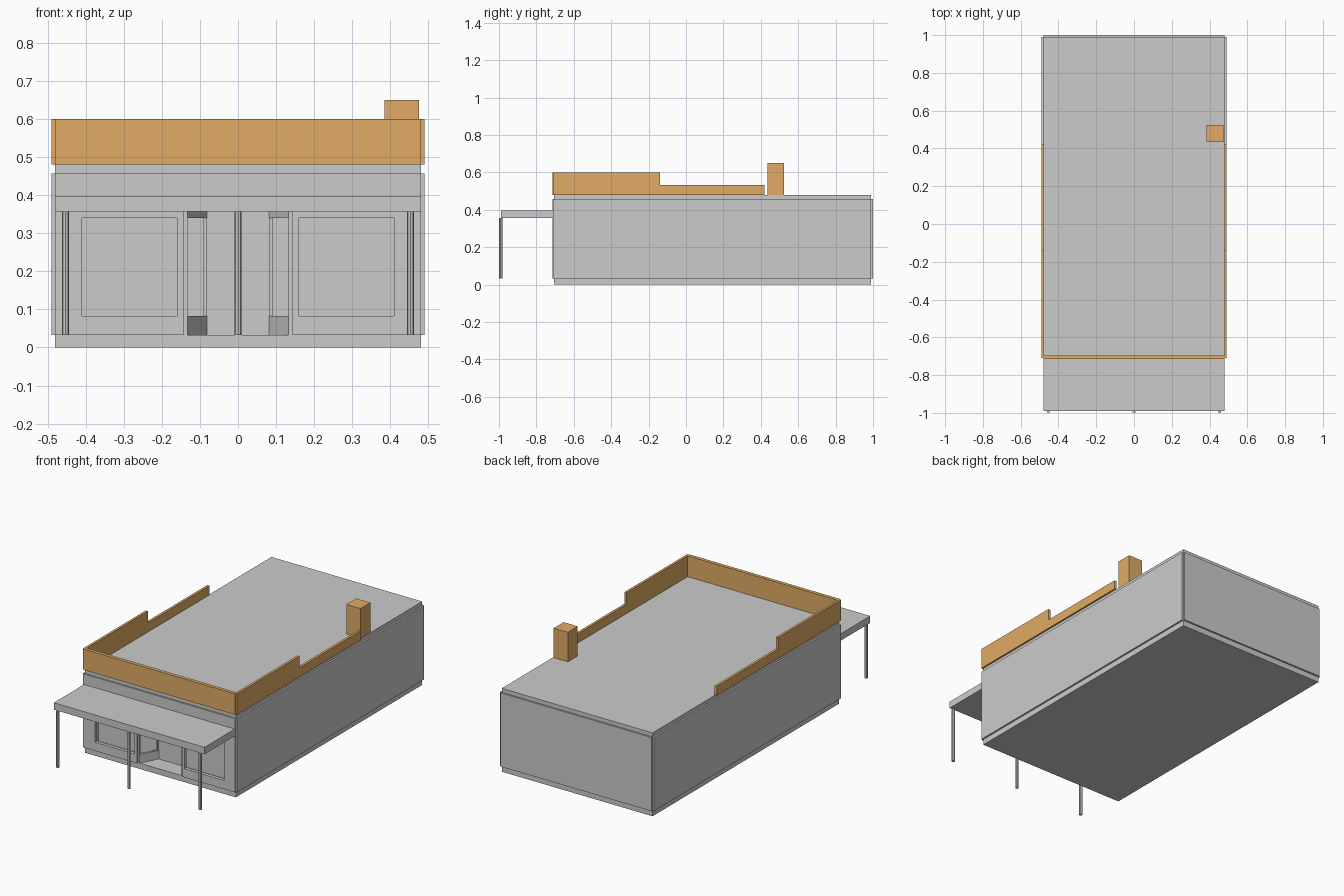
import bpy, bmesh, math
from mathutils import Vector

if "Cube" in bpy.data.objects:
    bpy.data.objects.remove(bpy.data.objects["Cube"])


def box(name, x0, x1, y0, y1, z0, z1, mat=None):
    bm = bmesh.new()
    bmesh.ops.create_cube(bm, size=1)
    for v in bm.verts:
        v.co = Vector(((x0 + x1) / 2 + v.co.x * (x1 - x0),
                       (y0 + y1) / 2 + v.co.y * (y1 - y0),
                       (z0 + z1) / 2 + v.co.z * (z1 - z0)))
    return finish(name, bm, mat)


def prism(name, pts, z0, z1):
    bm = bmesh.new()
    face = bm.faces.new([bm.verts.new((x, y, z0)) for x, y in pts])
    ext = bmesh.ops.extrude_face_region(bm, geom=[face])
    for v in ext["geom"]:
        if isinstance(v, bmesh.types.BMVert):
            v.co.z = z1
    bmesh.ops.recalc_face_normals(bm, faces=bm.faces)
    return finish(name, bm)


def finish(name, bm, mat=None):
    me = bpy.data.meshes.new(name)
    bm.to_mesh(me)
    bm.free()
    ob = bpy.data.objects.new(name, me)
    bpy.context.collection.objects.link(ob)
    if mat:
        me.materials.append(mat)
    return ob


def cut(target, cutter):
    m = target.modifiers.new("cut", "BOOLEAN")
    m.operation, m.object, m.solver = "DIFFERENCE", cutter, "EXACT"
    cutter.hide_render = True
    cutter.hide_set(True)


brown = bpy.data.materials.new("brown_trim")
brown.diffuse_color = (0.75, 0.41, 0.13, 1)
brown.use_nodes = True
brown.node_tree.nodes["Principled BSDF"].inputs["Base Color"].default_value = brown.diffuse_color

FRONT, BACK, W = -0.705, 0.99, 0.48
Z0, ZW, ZR = 0.033, 0.457, 0.48     # floor, panel top, roof
SILL, HEAD, LINTEL = 0.083, 0.34, 0.357
INNER = -0.605                      # back of display bays

# Main body, wall cladding on every side with open corners
body = box("building_body", -W, W, FRONT, BACK, 0, ZR)
facade = box("front_cladding", -W, W, FRONT - 0.01, FRONT, Z0, ZW)
box("back_cladding", -W, W, BACK, BACK + 0.01, Z0, ZW)
for s, side in ((-1, "left"), (1, "right")):
    a, b = sorted((s * W, s * (W + 0.01)))
    box(side + "_cladding", a, b, FRONT - 0.005, BACK, Z0, ZW)

# Hollow display bays, shop windows and entry
cut(body, box("bay_cutter", -0.465, 0.465, -0.695, INNER, Z0, LINTEL))
entry = box("entry_cutter", -0.133, 0.133, -0.75, -0.68, Z0, LINTEL)
cut(body, entry)
cut(facade, box("entry_facade_cutter", -0.143, 0.143, -0.75, -0.68, Z0 - 0.01, LINTEL))
for s, side in ((-1, "left"), (1, "right")):
    a, b = sorted((s * 0.16, s * 0.41))
    win = box(side + "_window_cutter", a, b, -0.75, -0.68, SILL, HEAD)
    cut(body, win)
    cut(facade, win)

    # Splayed entry side: sill wall, lintel and rear jamb
    splay = [(s * 0.133, FRONT), (s * 0.081, INNER),
             (s * 0.093, INNER), (s * 0.145, FRONT + 0.01)]
    prism(side + "_entry_sill", splay, Z0, SILL)
    prism(side + "_entry_lintel", splay, HEAD, LINTEL)
    a, b = sorted((s * 0.082, s * 0.092))
    box(side + "_entry_jamb", a, b, INNER - 0.01, INNER, SILL, HEAD)

# Awning with round posts
box("awning", -W, W, -0.99, FRONT - 0.01, LINTEL, 0.397)
for i, x in enumerate((-0.453, 0, 0.453)):
    bm = bmesh.new()
    bmesh.ops.create_cone(bm, cap_ends=True, segments=8, radius1=0.009,
                          radius2=0.009, depth=LINTEL - Z0)
    bmesh.ops.translate(bm, verts=bm.verts, vec=(x, -0.991, (LINTEL + Z0) / 2))
    finish("awning_post_%d" % (i + 1), bm)

# Stepped parapet and chimney
box("front_parapet", -W, W, FRONT - 0.01, -0.695, ZR, 0.60, brown)
for s, side in ((-1, "left"), (1, "right")):
    a, b = sorted((s * 0.476, s * 0.49))
    bm = bmesh.new()
    prof = [(-0.71, ZR), (0.42, ZR), (0.42, 0.533), (-0.14, 0.533),
            (-0.14, 0.60), (-0.71, 0.60)]
    face = bm.faces.new([bm.verts.new((a, y, z)) for y, z in prof])
    ext = bmesh.ops.extrude_face_region(bm, geom=[face])
    for v in ext["geom"]:
        if isinstance(v, bmesh.types.BMVert):
            v.co.x = b
    bmesh.ops.recalc_face_normals(bm, faces=bm.faces)
    finish(side + "_parapet", bm, brown)
box("chimney", 0.385, 0.475, 0.435, 0.525, ZR, 0.65, brown)
